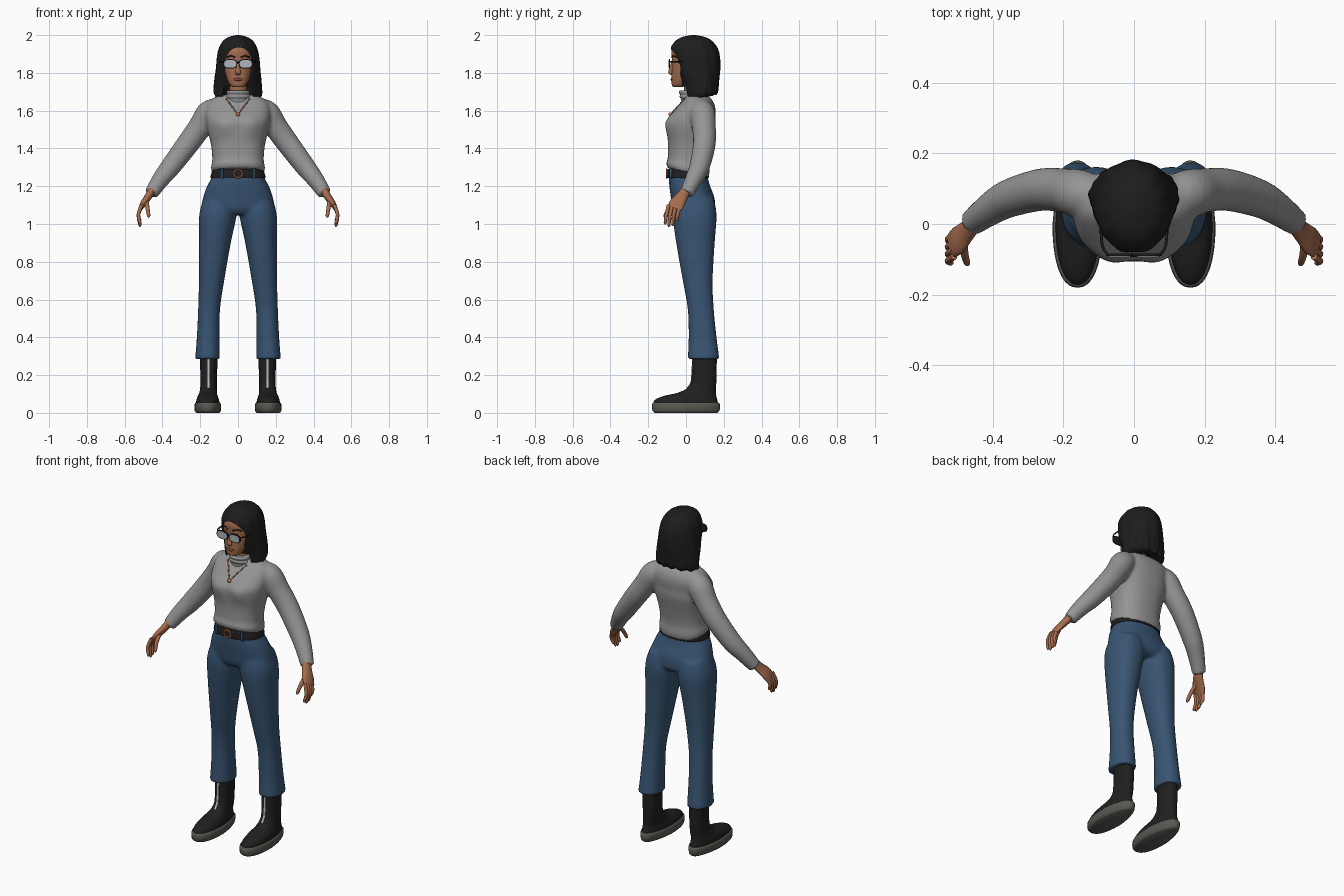
import bpy, bmesh, math
from mathutils import Vector

if "Cube" in bpy.data.objects:
    bpy.data.objects.remove(bpy.data.objects["Cube"])

X, Y = Vector((1, 0, 0)), Vector((0, 1, 0))
SIDES = (("left", 1), ("right", -1))


def material(name, r, g, b):
    m = bpy.data.materials.new(name)
    m.use_nodes = True
    m.diffuse_color = (r, g, b, 1)
    m.node_tree.nodes["Principled BSDF"].inputs["Base Color"].default_value = (r, g, b, 1)
    return m


skin = material("brown skin", .38, .15, .075)
lip = material("lip red", .24, .07, .05)
hair_black = material("hair black", .012, .012, .012)
black = material("leather black", .014, .014, .014)
wool = material("grey wool", .3, .3, .3)
denim = material("blue denim", .04, .09, .17)
rubber = material("sole grey", .1, .1, .085)
copper = material("copper", .5, .17, .07)
glass = material("pale glass", .42, .46, .5)
silver = material("silver", .5, .5, .5)


def spline(rows, sub):
    """Catmull-Rom interpolation through rows of numbers."""
    out = []
    for i in range(len(rows) - 1):
        four = rows[max(i - 1, 0)], rows[i], rows[i + 1], rows[min(i + 2, len(rows) - 1)]
        for k in range(sub):
            t = k / sub
            out.append([b + .5 * t * (c - a + t * (2 * a - 5 * b + 4 * c - d + t * (3 * (b - c) + d - a)))
                        for a, b, c, d in zip(*four)])
    return out + [list(rows[-1])]


def tube(bm, rows, ref=None, e=2, n=32, sub=4, side=1):
    """Skin rings (x, y, z, rx, ry); level rings unless ref orients them along the path."""
    path = spline(rows, sub)
    points = [Vector(p[:3]) for p in path]
    rings = []
    for i, p in enumerate(path):
        u, v = X, Y
        if ref:
            d = (points[min(i + 1, len(path) - 1)] - points[max(i - 1, 0)]).normalized()
            u = (ref - d * d.dot(ref)).normalized()
            v = d.cross(u)
        ring = []
        for k in range(n):
            c, s = math.cos(math.tau * k / n), math.sin(math.tau * k / n)
            co = (points[i] + u * p[3] * math.copysign(abs(c) ** (2 / e), c)
                  + v * p[4] * math.copysign(abs(s) ** (2 / e), s))
            ring.append(bm.verts.new((co.x * side, co.y, co.z)))
        rings.append(ring)
    for a, b in zip(rings, rings[1:]):
        for k in range(n):
            bm.faces.new((a[k], a[k - 1], b[k - 1], b[k]))
    bm.faces.new(rings[0])
    bm.faces.new(rings[-1])


def finish(bm, name, mat, warp=None, fuse=0):
    """Turn the bmesh into a smooth object, optionally fused into one skin."""
    if warp:
        for v in bm.verts:
            warp(v.co)
    bmesh.ops.recalc_face_normals(bm, faces=bm.faces)
    for f in bm.faces:
        f.smooth = True
    for edge in bm.edges:
        edge.smooth = edge.calc_face_angle(0) < .8
    mesh = bpy.data.meshes.new(name)
    bm.to_mesh(mesh)
    bm.free()
    obj = bpy.data.objects.new(name, mesh)
    bpy.context.collection.objects.link(obj)
    if mat:
        mesh.materials.append(mat)
    if fuse:
        r = obj.modifiers.new("fuse", "REMESH")
        r.mode, r.voxel_size, r.use_smooth_shade = "VOXEL", fuse, True
        s = obj.modifiers.new("soften", "SMOOTH")
        s.factor, s.iterations = .5, 5
    return obj


def part(name, mat, rows, warp=None, **kw):
    bm = bmesh.new()
    tube(bm, rows, **kw)
    return finish(bm, name, mat, warp)


def mid(*rows):
    """Centred level rings given as (z, y, rx, ry)."""
    return [(0, y, z, rx, ry) for z, y, rx, ry in rows]


def touch(obj, x, z):
    """Depth of an object's front surface at x, z."""
    dg = bpy.context.evaluated_depsgraph_get()
    dg.update()
    hit, loc, _, _ = obj.evaluated_get(dg).ray_cast(Vector((x, -1, z)), Y)
    return loc.y if hit else -.08


# Sweater: torso and sleeves fused, hem lower at the back
def body_shape(v):
    hem = max(0, min(1, (1.36 - v.z) / .08))
    v.z -= hem * .25 * (v.y - .01) * (abs(v.x) < .2)
    if v.y < 0:
        v.y -= .014 * math.exp(-((abs(v.x) - .07) / .05) ** 2 - ((v.z - 1.52) / .05) ** 2)


bm = bmesh.new()
tube(bm, mid((1.27, .01, .138, .108), (1.3, .01, .143, .115), (1.34, .012, .136, .109),
             (1.42, .02, .143, .115), (1.5, .026, .163, .126), (1.55, .028, .17, .126),
             (1.6, .047, .172, .11), (1.64, .06, .162, .088), (1.67, .06, .125, .066),
             (1.685, .045, .07, .05)), e=2.4, n=48)
sleeve = ((.09, .07, 1.615, .052), (.15, .085, 1.588, .068), (.2, .095, 1.515, .063),
          (.265, .097, 1.425, .06), (.355, .072, 1.305, .054), (.41, .04, 1.235, .046),
          (.46, .003, 1.16, .037))
for _, s in SIDES:
    tube(bm, [(*p, p[3]) for p in sleeve], ref=Y, side=s)
sweater = finish(bm, "sweater", wool, body_shape, fuse=.009)
part("rolled_collar", wool, mid((1.635, .038, .07, .062), (1.66, .026, .061, .052), (1.674, .02, .064, .054),
                                (1.683, .018, .058, .049), (1.698, .013, .061, .051), (1.708, .012, .053, .043)))

# Jeans: hips and legs fused
bm = bmesh.new()
tube(bm, mid((1.29, .01, .127, .098), (1.24, .013, .143, .104), (1.2, .02, .164, .108),
             (1.14, .035, .185, .115), (1.08, .042, .194, .112), (1.05, .042, .17, .09)), e=2.2, n=48)
leg = ((.095, .045, 1.14, .085, .1), (.106, .046, 1.05, .099, .116), (.122, .05, .9, .084, .102),
       (.14, .062, .7, .067, .079), (.153, .078, .55, .058, .069), (.158, .088, .4, .06, .074),
       (.162, .093, .285, .065, .084))
for _, s in SIDES:
    tube(bm, leg, e=2.2, side=s)
finish(bm, "jeans", denim, fuse=.009)

# Belt with loops and a ring buckle
belt = part("belt", black, mid((1.243, .011, .145, .108), (1.25, .011, .146, .11), (1.285, .01, .136, .107),
                               (1.292, .01, .134, .104)), e=2.2, n=48, sub=2)
for name, s in SIDES:
    y = touch(belt, .085, 1.265)
    part(name + "_belt_loop", denim, [(.085, y, 1.24, .007, .008), (.085, y, 1.295, .007, .008)],
         e=6, n=16, side=s)
bpy.ops.mesh.primitive_torus_add(location=(0, touch(belt, 0, 1.267) - .003, 1.267), rotation=(math.pi / 2, 0, 0),
                                 major_radius=.022, minor_radius=.005, major_segments=28, minor_segments=8)
buckle = bpy.context.object
buckle.name = "buckle"
buckle.data.materials.append(copper)


# Boots: sole, upper, front zip
def narrow_heel(v):
    s = math.copysign(.16, v.x)
    v.x = s + (v.x - s) * (1 - 1.5 * max(0, v.y) * max(0, 1 - v.z / .12))


sole = [(.16, 0, z, rx, ry) for z, rx, ry in
        ((0, .06, .165), (.012, .07, .178), (.045, .07, .18), (.054, .064, .172))]
upper = ((.16, 0, .04, .064, .172), (.16, 0, .068, .06, .166), (.16, .022, .09, .053, .138),
         (.158, .058, .107, .047, .1), (.156, .085, .135, .044, .074), (.155, .095, .18, .044, .066),
         (.155, .1, .32, .047, .064))
for name, s in SIDES:
    part(name + "_sole", rubber, sole, narrow_heel, e=2.3, n=40, sub=2, side=s)
    boot = part(name + "_boot", black, upper, narrow_heel, e=2.2, n=40, side=s)
    zip_line = [(.156, touch(boot, .156 * s, z), z, .006, .003) for z in (.13, .16, .2, .24, .285)]
    part(name + "_zip", silver, zip_line, ref=X, e=4, n=12, side=s)

# Hands: palm, fingers and thumb
for name, s in SIDES:
    bm = bmesh.new()
    tube(bm, ((.452, .005, 1.185, .026, .022), (.475, -.022, 1.145, .032, .02), (.5, -.047, 1.11, .041, .017),
              (.517, -.06, 1.08, .038, .011)), ref=Y, n=20, side=s)
    for i, length in enumerate((.088, .1, .095, .075)):
        y = .02 * i - .092
        tube(bm, ((.51, y, 1.1, .01, .01), (.527, y - .012, 1.05, .0095, .0095),
                  (.519, y - .018, 1.095 - length, .008, .008), (.515, y - .019, 1.088 - length, .003, .003)),
             ref=Y, n=12, side=s)
    tube(bm, ((.485, -.035, 1.135, .012, .014), (.48, -.085, 1.09, .011, .011), (.473, -.11, 1.045, .009, .009),
              (.472, -.115, 1.035, .003, .003)), ref=X, n=12, side=s)
    finish(bm, name + "_hand", skin)

# Head, neck and face
head = part("head", skin, mid((1.724, -.046, .018, .014), (1.732, -.038, .038, .036), (1.77, -.01, .061, .067),
                              (1.82, .015, .077, .09), (1.87, .025, .083, .1), (1.92, .03, .082, .105),
                              (1.96, .035, .06, .08), (1.98, .035, .02, .03)), e=2.25, n=40)
part("neck", skin, mid((1.65, .03, .045, .04), (1.79, .035, .046, .045)))
part("nose", skin, [(0, -.07, 1.865, .008, .006), (0, -.077, 1.83, .01, .01), (0, -.082, 1.803, .016, .012),
                    (0, -.076, 1.79, .011, .007)], n=20)
part("mouth", lip, [(x, touch(head, x, 1.765), 1.765, .0045, h) for x, h in
                    ((-.024, .002), (-.012, .007), (0, .007), (.012, .007), (.024, .002))], ref=Y, n=16)
for name, s in SIDES:
    brow = [(x, touch(head, x, z), z, .004, .004) for x, z in ((.016, 1.882), (.038, 1.89), (.06, 1.883))]
    part(name + "_eyebrow", hair_black, brow, ref=Y, n=10, side=s)

# Glasses
bm = bmesh.new()
for _, s in SIDES:
    tube(bm, ((.041, -.084, 1.848, .037, .025), (.041, -.091, 1.848, .037, .025)), ref=X, e=2.8, sub=1, side=s)
    tube(bm, ((.074, -.087, 1.86, .004, .004), (.09, -.06, 1.86, .004, .004), (.095, .01, 1.86, .004, .004)),
         ref=X, n=8, side=s)
tube(bm, ((-.012, -.089, 1.855, .003, .004), (.012, -.089, 1.855, .003, .004)), ref=Y, n=8, sub=1)
finish(bm, "glasses_frame", black)
for name, s in SIDES:
    part(name + "_lens", glass, [(.041, y, 1.848, .032, .02) for y in (-.089, -.093)], ref=X, e=2.8, sub=1, side=s)


# Hair: wavy bob with openings cut for the face and neck
def waves(v):
    a = math.atan2(v.x, .05 - v.y)
    low = max(0, min(1, (1.84 - v.z) / .15))
    r = 1 + .012 * math.sin(11 * a + 9 * v.z) + .012 * low * math.sin(23 * a)
    v.x, v.y = v.x * r, .05 + (v.y - .05) * r
    v.z += low * (.006 * math.sin(13 * a) + .2 * (v.y - .08))


hair = part("hair", hair_black, mid((1.672, .077, .114, .082), (1.69, .08, .127, .09), (1.75, .075, .125, .1),
                                    (1.82, .06, .118, .121), (1.88, .05, .112, .129), (1.93, .042, .101, .125),
                                    (1.97, .04, .078, .096), (1.99, .04, .048, .06), (2, .04, .01, .012)),
            waves, n=96, sub=5)
openings = (part("face_cutter", None, [(.004, y, 1.77, .083, .165) for y in (-.03, -.3)], ref=X, e=2.4, sub=1),
            part("neck_cutter", None, mid((1.55, .03, .087, .1), (1.73, .03, .08, .095)), sub=1))
for cutter in openings:
    cutter.hide_render = True
    cutter.display_type = "WIRE"
    cut = hair.modifiers.new(cutter.name, "BOOLEAN")
    cut.operation, cut.solver, cut.object = "DIFFERENCE", "EXACT", cutter
split = hair.modifiers.new("crisp edges", "EDGE_SPLIT")
split.split_angle = .8

# Necklace resting on the sweater, with beads and a pendant
chain = []
for i in range(-8, 9):
    x = .0075 * i
    z = 1.58 + 1.35 * abs(x)
    chain.append((x, touch(sweater, x, z) - .002, z, .0025, .0025))
bm = bmesh.new()
tube(bm, chain, ref=Y, n=8, sub=2)
for i, (x, y, z, _, _) in enumerate(chain):
    if i % 2 == 0:
        size = .011 if i == 8 else .005
        ball = bmesh.ops.create_uvsphere(bm, u_segments=12, v_segments=8, radius=size)
        bmesh.ops.translate(bm, verts=ball["verts"], vec=(x, y, z))
finish(bm, "necklace", copper)
